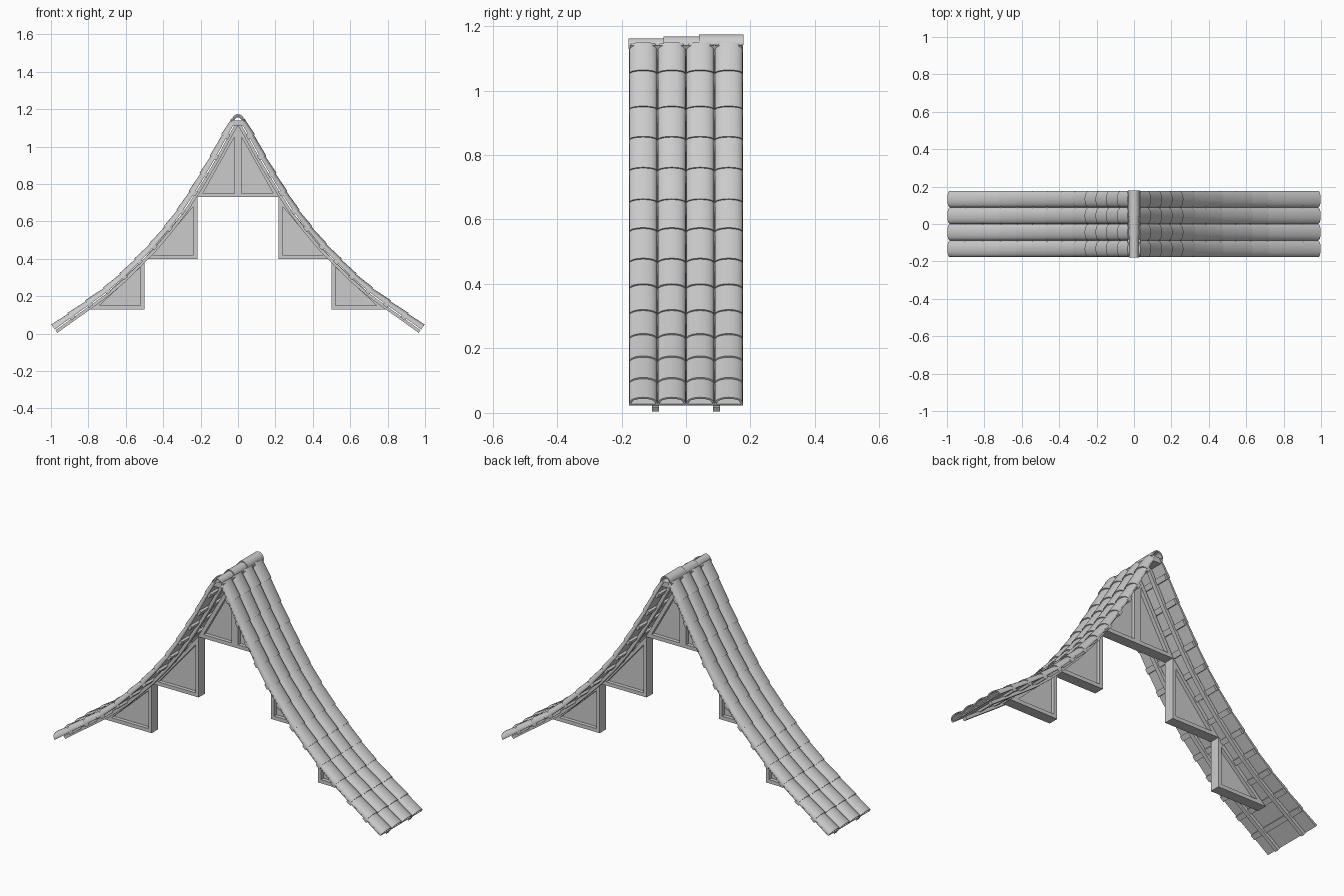
import bpy, bmesh, math
from mathutils import Vector

if "Cube" in bpy.data.objects:
    bpy.data.objects.remove(bpy.data.objects["Cube"])

# Roof silhouette (x, z) at every tile row, ridge to eave
ROOF = [Vector(p) for p in [
    (.038, 1.152), (.085, 1.07), (.145, .958), (.2, .864), (.258, .768), (.322, .67),
    (.39, .58), (.47, .485), (.548, .405), (.628, .325), (.715, .25),
    (.81, .18), (.905, .113), (.997, .047)]]
W = 0.354            # width of the section along y
COLS = 4


def normal(d):
    return Vector((-d.y, d.x)) if d.x < 0 else Vector((-d.y, d.x)).normalized()


def offset(dist):
    """Roof line moved inward by dist."""
    out = []
    for i, p in enumerate(ROOF):
        d = ROOF[min(i + 1, len(ROOF) - 1)] - ROOF[max(i - 1, 0)]
        out.append(p - normal(d) * dist)
    return out


def finish(name, bm, mirror=True, smooth=False):
    bmesh.ops.recalc_face_normals(bm, faces=bm.faces)
    me = bpy.data.meshes.new(name)
    bm.to_mesh(me)
    bm.free()
    ob = bpy.data.objects.new(name, me)
    bpy.context.collection.objects.link(ob)
    if mirror:
        m = ob.modifiers.new("mirror", 'MIRROR')
        m.use_mirror_merge = False
    if smooth:
        bpy.ops.object.select_all(action='DESELECT')
        ob.select_set(True)
        bpy.context.view_layer.objects.active = ob
        bpy.ops.object.shade_smooth_by_angle(angle=math.radians(40))
    return ob


def loft(bm, rings, caps=True):
    """Skin closed rings of 3D points."""
    vs = [[bm.verts.new(p) for p in r] for r in rings]
    n = len(vs[0])
    for a, b in zip(vs, vs[1:]):
        for i in range(n):
            j = (i + 1) % n
            bm.faces.new((a[i], a[j], b[j], b[i]))
    if caps:
        bm.faces.new(vs[0])
        bm.faces.new(vs[-1])


def band(bm, top, bottom, y0, y1):
    """Curved plank between two (x, z) polylines."""
    loft(bm, [[(t.x, y0, t.y), (t.x, y1, t.y), (b.x, y1, b.y), (b.x, y0, b.y)]
              for t, b in zip(top, bottom)])


def arch(half, rise, thick, n=10, power=.8):
    """Closed cross-section of a curved tile: (across, up)."""
    def arc(a, r):
        return [(-a * math.cos(math.pi * i / n), r * math.sin(math.pi * i / n) ** power)
                for i in range(n + 1)]
    return arc(half, rise) + arc(half - thick, rise - thick)[::-1]


# Curved tiles, each lower edge slightly lifted over the next row
bm = bmesh.new()
step = W / COLS
RISE = 0.026
section = arch(step / 2, RISE, .006)
for r, (a, b) in enumerate(zip(ROOF, ROOF[1:])):
    d = (b - a).normalized()
    n = normal(d)
    last = r == len(ROOF) - 2
    a0 = a - n * (RISE + .004)
    b0 = b - n * (RISE - .002) + d * (0 if last else .008)
    for c in range(COLS):
        y = -W / 2 + step * (c + .5)
        loft(bm, [[(p.x + n.x * v, y + u, p.y + n.y * v) for u, v in section]
                  for p in (a0, b0)])
finish("roof_tiles", bm, smooth=True)

# Thin sheet under the tiles
bm = bmesh.new()
band(bm, offset(.024), offset(.030), -W / 2, W / 2)
finish("roof_sheet", bm)

# Two curved rafters per slope
bm = bmesh.new()
for y in (-.095, .095):
    band(bm, offset(.036), offset(.053), y - .011, y + .011)
finish("rafters", bm)

# Cross battens between rafters and sheet
bm = bmesh.new()
hi, lo = offset(.029), offset(.042)
for i in range(1, len(ROOF) - 1):
    d = (ROOF[i + 1] - ROOF[i - 1]).normalized() * .014
    band(bm, [hi[i] - d, hi[i] + d], [lo[i] - d, lo[i] + d], -W / 2 + .004, W / 2 - .004)
finish("battens", bm)


# Triangular brackets: deep frame with a recessed panel
def bracket(name, post_x, base_z, tip_x, top_z, width=.02, depth=.028):
    P = [Vector((post_x, base_z)), Vector((tip_x, base_z)), Vector((post_x, top_z))]
    legs = [(P[1] - P[2]).length, (P[0] - P[2]).length, (P[0] - P[1]).length]
    centre = sum((p * l for p, l in zip(P, legs)), Vector((0, 0))) / sum(legs)
    radius = legs[1] * legs[2] / sum(legs)
    inner = [centre + (p - centre) * (1 - width / radius) for p in P]
    ring = lambda pts, y: [(p.x, y, p.y) for p in pts]
    bm = bmesh.new()
    rings = [ring(P, -depth), ring(P, depth), ring(inner, depth), ring(inner, -depth),
             ring(P, -depth)]
    loft(bm, rings, caps=False)
    bmesh.ops.remove_doubles(bm, verts=bm.verts, dist=1e-5)
    finish(name + "_frame", bm)
    bm = bmesh.new()
    loft(bm, [ring(inner, -.008), ring(inner, .008)])
    finish(name + "_panel", bm)


bracket("upper_bracket", 0, .73, .222, 1.125)
bracket("middle_bracket", .217, .40, .502, .735)
bracket("lower_bracket", .5, .13, .792, .402)

# Ridge beam under the caps
bm = bmesh.new()
loft(bm, [[(x, y, z) for x, z in ((-.036, 1.14), (.036, 1.14), (.022, 1.112), (-.022, 1.112))]
          for y in (-W / 2 + .004, W / 2 - .004)])
finish("ridge_beam", bm, mirror=False)

# Three overlapping ridge caps
for i, (y0, y1, top) in enumerate([(-.178, -.06, 1.162), (-.07, .05, 1.168), (.04, .178, 1.174)]):
    bm = bmesh.new()
    sec = arch(.027 + .002 * i, .033, .007, n=14, power=1)
    loft(bm, [[(u, y, top - .033 + v) for u, v in sec] for y in (y0, y1)])
    finish(f"ridge_cap_{i + 1}", bm, mirror=False, smooth=True)
